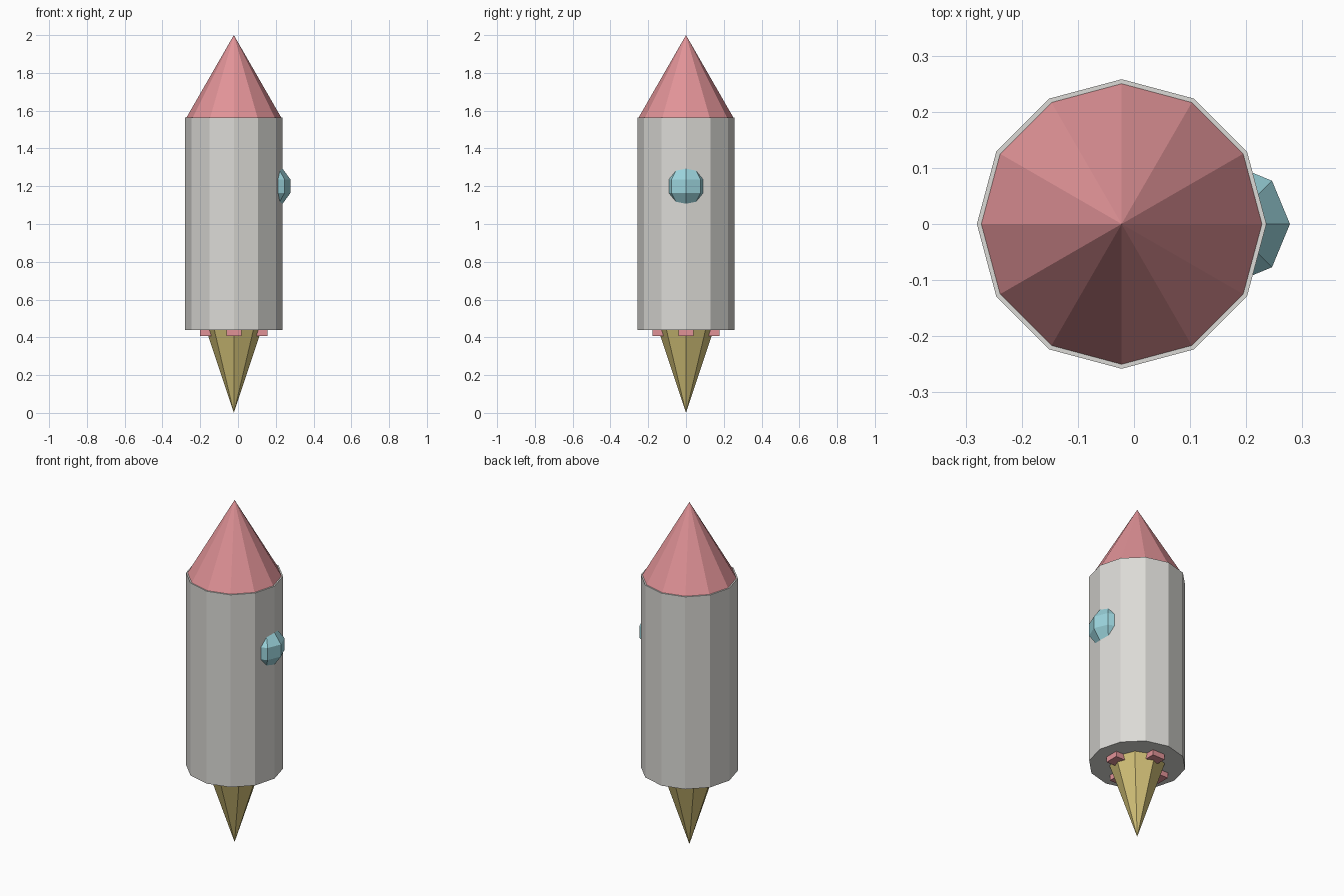
import bpy, bmesh, math
from mathutils import Matrix, Vector

if "Cube" in bpy.data.objects:
    bpy.data.objects.remove(bpy.data.objects["Cube"])

CX = -0.022  # axis of the rocket


def material(name, rgb):
    m = bpy.data.materials.new(name)
    m.diffuse_color = (*rgb, 1.0)
    m.use_nodes = True
    m.node_tree.nodes["Principled BSDF"].inputs["Base Color"].default_value = m.diffuse_color
    return m


GREY = material("light_grey", (0.71, 0.70, 0.67))
RED = material("soft_red", (0.75, 0.29, 0.31))
BLUE = material("pale_blue", (0.33, 0.66, 0.72))
YELLOW = material("flame_yellow", (0.66, 0.54, 0.19))


def finish(name, bm, mat):
    bmesh.ops.recalc_face_normals(bm, faces=bm.faces[:])
    mesh = bpy.data.meshes.new(name)
    bm.to_mesh(mesh)
    bm.free()
    mesh.materials.append(mat)
    ob = bpy.data.objects.new(name, mesh)
    bpy.context.collection.objects.link(ob)
    return ob


def tube(name, sides, r_low, r_high, z_low, z_high, mat):
    """Faceted cylinder or cone with a corner pointing along +x."""
    bm = bmesh.new()

    def ring(r, z):
        if r == 0:
            return [bm.verts.new((CX, 0, z))] * sides
        return [bm.verts.new((CX + r * math.cos(2 * math.pi * i / sides),
                              r * math.sin(2 * math.pi * i / sides), z))
                for i in range(sides)]
    low, high = ring(r_low, z_low), ring(r_high, z_high)
    for i in range(sides):
        j = (i + 1) % sides
        bm.faces.new(list(dict.fromkeys([low[i], low[j], high[j], high[i]])))
    for r, loop in ((r_low, low), (r_high, high)):
        if r:
            bm.faces.new(loop)
    return finish(name, bm, mat)


# Hull, nose and exhaust flame
tube("body", 12, 0.258, 0.258, 0.44, 1.565, GREY)
tube("nose_cone", 12, 0.25, 0, 1.565, 2.0, RED)
tube("flame", 8, 0, 0.148, 0.0, 0.445, YELLOW)

# Round window, a low-poly ball half sunk in the hull
bm = bmesh.new()
bmesh.ops.create_uvsphere(bm, u_segments=8, v_segments=5, radius=0.1145,
                          matrix=Matrix.Translation((0.169, 0, 1.2)))
finish("window", bm, BLUE)

# Four small fin stubs peeking out under the hull
for k in range(4):
    bm = bmesh.new()
    bmesh.ops.create_cube(bm, size=1)
    bmesh.ops.scale(bm, vec=Vector((0.07, 0.08, 0.06)), verts=bm.verts[:])
    bmesh.ops.translate(bm, vec=Vector((0.143, 0, 0.438)), verts=bm.verts[:])
    bmesh.ops.rotate(bm, cent=(0, 0, 0), verts=bm.verts[:],
                     matrix=Matrix.Rotation(k * math.pi / 2, 3, 'Z'))
    bmesh.ops.translate(bm, vec=Vector((CX, 0, 0)), verts=bm.verts[:])
    finish(f"fin_{k + 1}", bm, RED)
